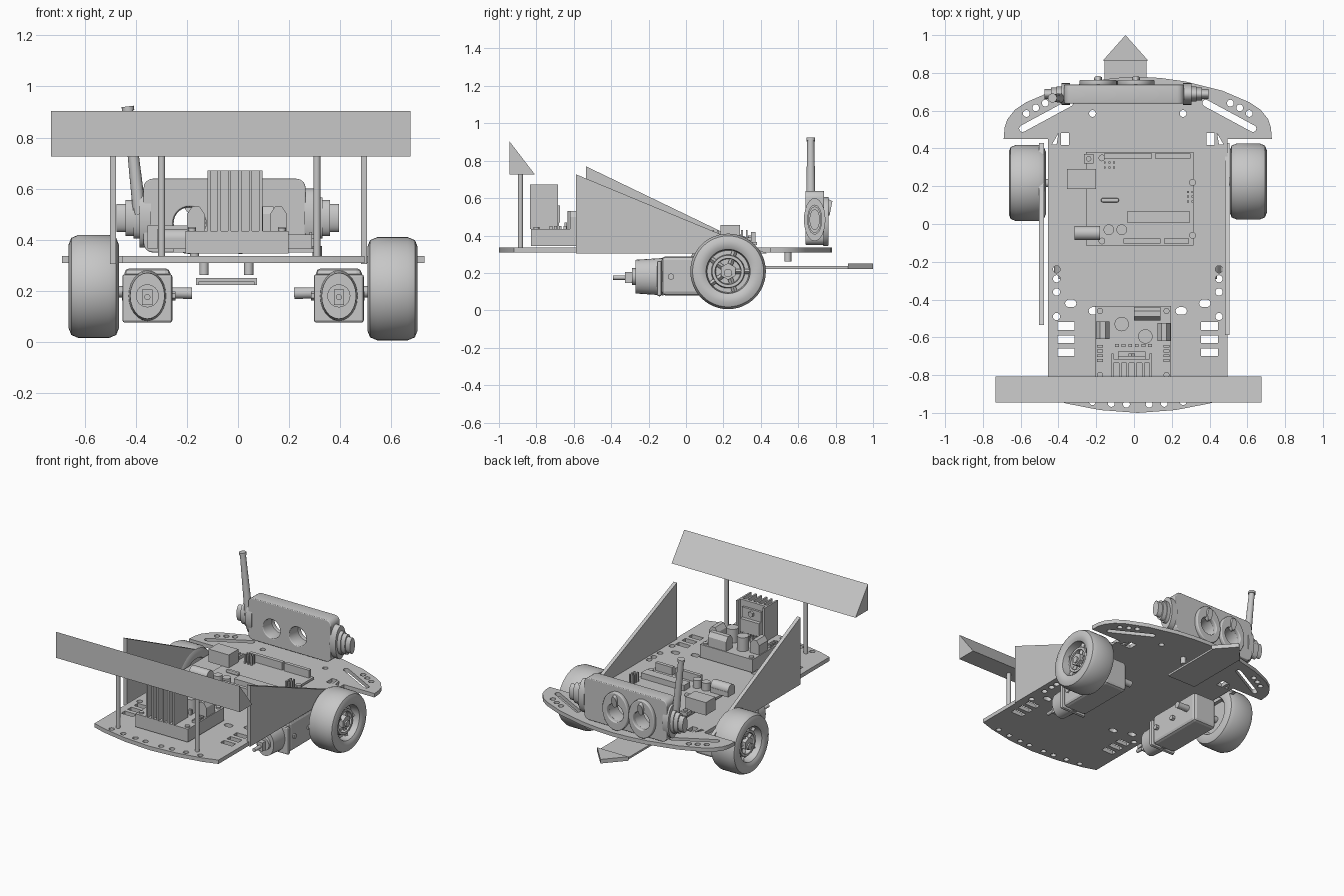
import bpy, bmesh, math
from mathutils import Matrix, Vector

if "Cube" in bpy.data.objects:
    bpy.data.objects.remove(bpy.data.objects["Cube"])

grey = bpy.data.materials.new("plain_grey")
grey.use_nodes = True
COLOR = (0.57, 0.57, 0.57, 1)
grey.diffuse_color = COLOR
grey.node_tree.nodes["Principled BSDF"].inputs["Base Color"].default_value = COLOR


def add(name, mesh, smooth=False):
    ob = bpy.data.objects.new(name, mesh)
    mesh.materials.clear()
    mesh.materials.append(grey)
    bpy.context.scene.collection.objects.link(ob)
    if smooth:
        bpy.ops.object.select_all(action='DESELECT')
        ob.select_set(True)
        bpy.context.view_layer.objects.active = ob
        bpy.ops.object.shade_smooth_by_angle(angle=math.radians(35))
    return ob


def finish(name, bm, smooth=False):
    bmesh.ops.recalc_face_normals(bm, faces=bm.faces)
    mesh = bpy.data.meshes.new(name)
    bm.to_mesh(mesh)
    bm.free()
    return add(name, mesh, smooth)


def box(name, x0, x1, y0, y1, z0, z1, bevel=0):
    bm = bmesh.new()
    mid = Vector((x0 + x1, y0 + y1, z0 + z1)) / 2
    size = Matrix.Diagonal((x1 - x0, y1 - y0, z1 - z0, 1))
    bmesh.ops.create_cube(bm, size=1, matrix=Matrix.Translation(mid) @ size)
    if bevel:
        bmesh.ops.bevel(bm, geom=bm.edges[:], offset=bevel, segments=2, affect='EDGES', profile=0.5)
    return finish(name, bm)


def rod(name, a, b, r, r2=None, sides=24, squash=1.0):
    """Cylinder from a to b; squash narrows it across one direction."""
    a, b = Vector(a), Vector(b)
    bm = bmesh.new()
    turn = (b - a).to_track_quat('Z', 'Y').to_matrix().to_4x4()
    m = Matrix.Translation((a + b) / 2) @ turn @ Matrix.Diagonal((squash, 1, 1, 1))
    bmesh.ops.create_cone(bm, cap_ends=True, segments=sides, radius1=r,
                          radius2=r if r2 is None else r2, depth=(b - a).length, matrix=m)
    return finish(name, bm, sides > 8)


def prism(name, pts, axis, lo, hi):
    """Extrude a 2D profile along x, y or z."""
    put = {'x': lambda p, t: (t, *p), 'y': lambda p, t: (p[0], t, p[1]), 'z': lambda p, t: (*p, t)}[axis]
    bm = bmesh.new()
    face = bm.faces.new([bm.verts.new(put(p, lo)) for p in pts])
    ext = bmesh.ops.extrude_face_region(bm, geom=[face])
    shift = Vector(put((0, 0), hi - lo))
    bmesh.ops.translate(bm, vec=shift, verts=[v for v in ext["geom"] if isinstance(v, bmesh.types.BMVert)])
    return finish(name, bm)


def pierced(name, loops, depth, matrix, bevel=0):
    """Flat plate: the first loop is the outline, the others are holes."""
    cu = bpy.data.curves.new(name, 'CURVE')
    cu.dimensions, cu.fill_mode = '2D', 'BOTH'
    cu.extrude, cu.bevel_depth, cu.bevel_resolution = depth / 2 - bevel, bevel, 2
    for pts in loops:
        sp = cu.splines.new('POLY')
        sp.points.add(len(pts) - 1)
        for p, q in zip(sp.points, pts):
            p.co = (q[0], q[1], 0, 1)
        sp.use_cyclic_u = True
    tmp = bpy.data.objects.new(name + "_curve", cu)
    bpy.context.scene.collection.objects.link(tmp)
    dg = bpy.context.evaluated_depsgraph_get()
    mesh = bpy.data.meshes.new_from_object(tmp.evaluated_get(dg))
    bpy.data.objects.remove(tmp)
    mesh.transform(matrix)
    return add(name, mesh, True)


def oval(cx, cy, rx, ry=None, n=20):
    ry = ry or rx
    return [(cx + rx * math.cos(2 * math.pi * i / n), cy + ry * math.sin(2 * math.pi * i / n)) for i in range(n)]


def rect(x, y, w, h):
    return [(x - w, y - h), (x + w, y - h), (x + w, y + h), (x - w, y + h)]


def slot(a, b, r):
    a, b = Vector(a), Vector(b)
    t = math.atan2(b.y - a.y, b.x - a.x)
    out = []
    for c, start in ((b, t - math.pi / 2), (a, t + math.pi / 2)):
        out += [(c.x + r * math.cos(start + k * math.pi / 6), c.y + r * math.sin(start + k * math.pi / 6)) for k in range(7)]
    return out


# chassis plate, symmetric about x = MID
MID = 0.02
half = [(0.2, -0.985), (0.38, -0.95), (0.475, -0.92), (0.475, 0.45), (0.71, 0.45), (0.705, 0.51),
        (0.69, 0.555), (0.65, 0.605), (0.59, 0.645), (0.45, 0.705), (0.25, 0.755), (0.12, 0.773)]
outline = [(MID, -1)] + [(MID + x, y) for x, y in half] + [(MID, 0.78)] + [(MID - x, y) for x, y in reversed(half)]
holes = []
for s in (-1, 1):
    X = lambda d: MID + s * d
    holes += [rect(X(0.38), y, 0.045, 0.02) for y in (-0.54, -0.61, -0.68)]
    holes += [oval(X(0.43), y, 0.019) for y in (-0.24, -0.29, -0.36, -0.49)]
    holes += [oval(X(d), y, 0.018) for d, y in ((0.49, 0.64), (0.54, 0.615), (0.59, 0.585), (0.24, 0.585))]
    holes += [oval(X(d), -0.955 + 0.25 * d * d, 0.018) for d in (0.06, 0.14, 0.24, 0.34)]
    holes += [slot((X(0.61), 0.505), (X(0.36), 0.64), 0.018), slot((X(0.22), -0.46), (X(0.24), -0.46), 0.02),
              slot((X(0.345), -0.42), (X(0.365), -0.42), 0.02)]
    holes += [rect(X(0.385), 0.45, 0.022, 0.033), [(X(0.42), 0.48), (X(0.43), 0.42), (X(0.455), 0.42)]]
pierced("chassis_plate", [outline] + holes, 0.027, Matrix.Translation((0, 0, 0.322)))

# wheels and gear motors
profile = [(-0.06, 0), (-0.06, 0.11), (-0.095, 0.13), (-0.098, 0.165), (-0.088, 0.19), (-0.06, 0.202),
           (0.06, 0.202), (0.088, 0.19), (0.098, 0.165), (0.095, 0.135), (0.085, 0.118), (0.03, 0.112),
           (0.03, 0.09), (0.06, 0.086), (0.06, 0.07), (0.03, 0.066), (0.03, 0)]
for s, side, cy, cz in ((-1, "right", 0.217, 0.217), (1, "left", 0.225, 0.208)):
    cx = MID + s * 0.585
    bm = bmesh.new()
    vs = [bm.verts.new((cx + s * o, cy, cz + r)) for o, r in profile]
    es = [bm.edges.new(pair) for pair in zip(vs, vs[1:])]
    bmesh.ops.spin(bm, geom=vs + es, cent=(cx, cy, cz), axis=(1, 0, 0), angle=2 * math.pi, steps=48, use_merge=True)
    bmesh.ops.remove_doubles(bm, verts=bm.verts, dist=0.0005)
    finish(side + "_wheel", bm, True)
    rod(side + "_hub", (cx, cy, cz), (cx + s * 0.07, cy, cz), 0.045, sides=6)
    rod(side + "_axle", (MID + s * 0.2, cy, 0.19), (cx + s * 0.08, cy, 0.2), 0.022)
    for k in range(5):
        a = k * 2 * math.pi / 5
        d = Vector((0, math.cos(a), math.sin(a)))
        c = Vector((cx + s * 0.04, cy, cz))
        rod(side + "_spoke", c + d * 0.03, c + d * 0.115, 0.014, sides=4)

    mx = MID + s * 0.375
    box(side + "_gearbox", mx - 0.09, mx + 0.09, -0.13, 0.29, 0.08, 0.288, 0.02)
    rod(side + "_motor_can", (mx, -0.27, 0.18), (mx, -0.12, 0.18), 0.09, 0.1, squash=0.75)
    rod(side + "_motor_cap", (mx, -0.29, 0.18), (mx, -0.26, 0.18), 0.045)
    rod(side + "_motor_shaft", (mx, -0.39, 0.175), (mx, -0.28, 0.175), 0.012, sides=12)
    box(side + "_motor_tab", mx - 0.02, mx + 0.02, -0.325, -0.285, 0.145, 0.205)
    box(side + "_motor_strap", mx - 0.098, mx + 0.098, -0.155, -0.13, 0.075, 0.265, 0.01)
    for y in (-0.08, 0.08):
        rod(side + "_gearbox_screw", (mx - s * 0.11, y, 0.18), (mx + s * 0.1, y, 0.18), 0.018, sides=6)

# side fins
for name, x, y, z in (("right_fin", -0.502, -0.535, 0.77), ("left_fin", 0.481, -0.588, 0.727)):
    prism(name, [(y, 0.305), (0.43, 0.305), (y, z)], 'x', x, x + 0.025)

# front wing on two posts
prism("wing", [(-0.945, 0.905), (-0.945, 0.725), (-0.807, 0.725)], 'x', -0.733, 0.675)
for x in (-0.299, 0.309):
    rod("wing_post", (x, -0.885, 0.335), (x, -0.885, 0.73), 0.014, sides=16)

# arrow pointer hung under the plate
AX = -0.045
prism("arrow_shaft", [(AX - 0.11, 0.42), (AX + 0.11, 0.42), (AX + 0.11, 0.87), (AX - 0.11, 0.87)], 'z', 0.222, 0.236)
prism("arrow_head", [(AX - 0.12, 0.865), (AX + 0.12, 0.865), (AX, 1.0)], 'z', 0.222, 0.25)
for x in (-0.133, 0.042):
    rod("arrow_standoff", (x, 0.545, 0.262), (x, 0.545, 0.31), 0.018, sides=12)

# twin-eye sensor head: rounded case pierced by two tunnels
EYES, EZ = (-0.19, 0.01), 0.465
upright = Matrix.Translation((0, 0.688, 0)) @ Matrix.Rotation(math.pi / 2, 4, 'X')
case = []
for x, z, a in ((0.228, 0.602, 0), (-0.333, 0.602, 1), (-0.333, 0.387, 2), (0.228, 0.387, 3)):
    case += [(x + 0.032 * math.cos((a + k / 4) * math.pi / 2), z + 0.032 * math.sin((a + k / 4) * math.pi / 2)) for k in range(5)]
pierced("head_case", [case] + [oval(x, EZ, 0.07, n=28) for x in EYES], 0.1, upright, 0.005)
for x in EYES:
    rim = Matrix.Translation((0, 0.06, 0)) @ upright
    pierced("eye_rim", [oval(x, 0.475, 0.093, 0.125, 32), oval(x, EZ, 0.068, n=28)], 0.03, rim, 0.006)
    rod("eye_lid", (x, 0.75, 0.55), (x, 0.775, 0.545), 0.045, 0.04, squash=0.5)
for s in (-1, 1):
    for d, e, r in ((0.3, 0.345, 0.115), (0.33, 0.37, 0.08), (0.36, 0.4, 0.07), (0.39, 0.435, 0.055)):
        # squashed stepped knob
        ob = rod("head_knob", (0, 0, s * d), (0, 0, s * e), r)
        ob.data.transform(Matrix.Translation((-0.04, 0.688, 0.485)) @ Matrix.Diagonal((1, 0.5, 1, 1)) @ Matrix.Rotation(math.pi / 2, 4, 'Y'))
rod("antenna", (-0.385, 0.667, 0.5), (-0.43, 0.667, 0.91), 0.026, 0.019, sides=16)
rod("antenna_tip", (-0.43, 0.667, 0.905), (-0.432, 0.667, 0.922), 0.024, sides=16)

# controller board
box("controller_board", -0.255, 0.315, -0.115, 0.38, 0.35, 0.366)
for x, y in ((-0.17, -0.09), (-0.17, 0.35), (0.31, 0.22), (0.31, -0.06)):
    rod("board_screw", (x, y, 0.335), (x, y, 0.375), 0.018, sides=12)
box("usb_port", -0.355, -0.2, 0.185, 0.29, 0.366, 0.455)
box("power_jack_base", -0.315, -0.18, -0.085, -0.01, 0.366, 0.40)
rod("power_jack", (-0.315, -0.048, 0.405), (-0.18, -0.048, 0.405), 0.037)
box("main_chip", -0.035, 0.295, 0.005, 0.07, 0.366, 0.405)
for x0, x1, y in ((-0.16, 0.095, 0.36), (0.11, 0.3, 0.36), (-0.055, 0.14, -0.09), (0.16, 0.29, -0.09)):
    box("pin_header", x0, x1, y - 0.012, y + 0.012, 0.366, 0.42)
for x in (-0.133, -0.065):
    rod("board_capacitor", (x, -0.03, 0.366), (x, -0.03, 0.42), 0.028)
box("crystal", -0.175, -0.08, 0.115, 0.137, 0.366, 0.39, 0.008)
box("reset_button", -0.265, -0.215, 0.32, 0.37, 0.366, 0.39)
rod("reset_cap", (-0.24, 0.345, 0.385), (-0.24, 0.345, 0.4), 0.014)
for i in range(6):
    a, b = (i % 3) * 0.025, (i // 3) * 0.025
    box("pin", -0.16 + a, -0.15 + a, 0.295 + b, 0.305 + b, 0.366, 0.43)
    box("pin", 0.28 + b, 0.29 + b, 0.115 + a, 0.125 + a, 0.366, 0.43)

# motor driver block
box("driver_block", -0.205, 0.197, -0.83, -0.435, 0.345, 0.435)
for x0, x1, y0, y1 in ((-0.2, -0.13, -0.61, -0.515), (0.125, 0.192, -0.62, -0.525)):
    inner, outer = (x1, x0) if x0 < 0 else (x0, x1)
    step = (inner - outer) * 0.3
    prism("side_terminal", [(outer, 0.435), (outer, 0.5), (outer + step, 0.53), (inner - step, 0.53),
                            (inner, 0.5), (inner, 0.435)], 'y', y0, y1)
prism("rear_terminal", [(-0.51, 0.435), (-0.51, 0.5), (-0.49, 0.53), (-0.46, 0.53), (-0.44, 0.5), (-0.44, 0.435)], 'x', 0.0, 0.14)
for x, y in ((-0.065, -0.53), (0.06, -0.595)):
    rod("driver_capacitor", (x, y, 0.435), (x, y, 0.53), 0.038)
for x in (-0.18, 0.172):
    for y in (-0.46, -0.8):
        rod("driver_screw", (x, y, 0.435), (x, y, 0.445), 0.016, sides=12)
    for k in range(4):
        box("resistor", x - 0.015, x + 0.015, -0.73 + k * 0.025, -0.715 + k * 0.025, 0.435, 0.45)
for k in range(6):
    box("diode", -0.1 + k * 0.035, -0.08 + k * 0.035, -0.65, -0.635, 0.435, 0.47)

# heat sink with a bolted power chip
box("heat_sink_plate", -0.12, 0.095, -0.735, -0.715, 0.435, 0.672)
for k in range(6):
    x = -0.12 + k * 0.0406
    box("heat_sink_fin", x, x + 0.012, -0.835, -0.735, 0.435, 0.672)
for x in (-0.12, 0.083):
    box("heat_sink_flange", x, x + 0.012, -0.715, -0.685, 0.435, 0.672)
box("power_chip", -0.085, 0.06, -0.715, -0.675, 0.47, 0.56)
box("power_chip_tab", -0.085, 0.06, -0.715, -0.7, 0.56, 0.63)
rod("chip_bolt", (-0.012, -0.7, 0.6), (-0.012, -0.685, 0.6), 0.02, sides=6)
for k in range(7):
    box("chip_leg", -0.075 + k * 0.02, -0.067 + k * 0.02, -0.69, -0.68, 0.435, 0.47)
